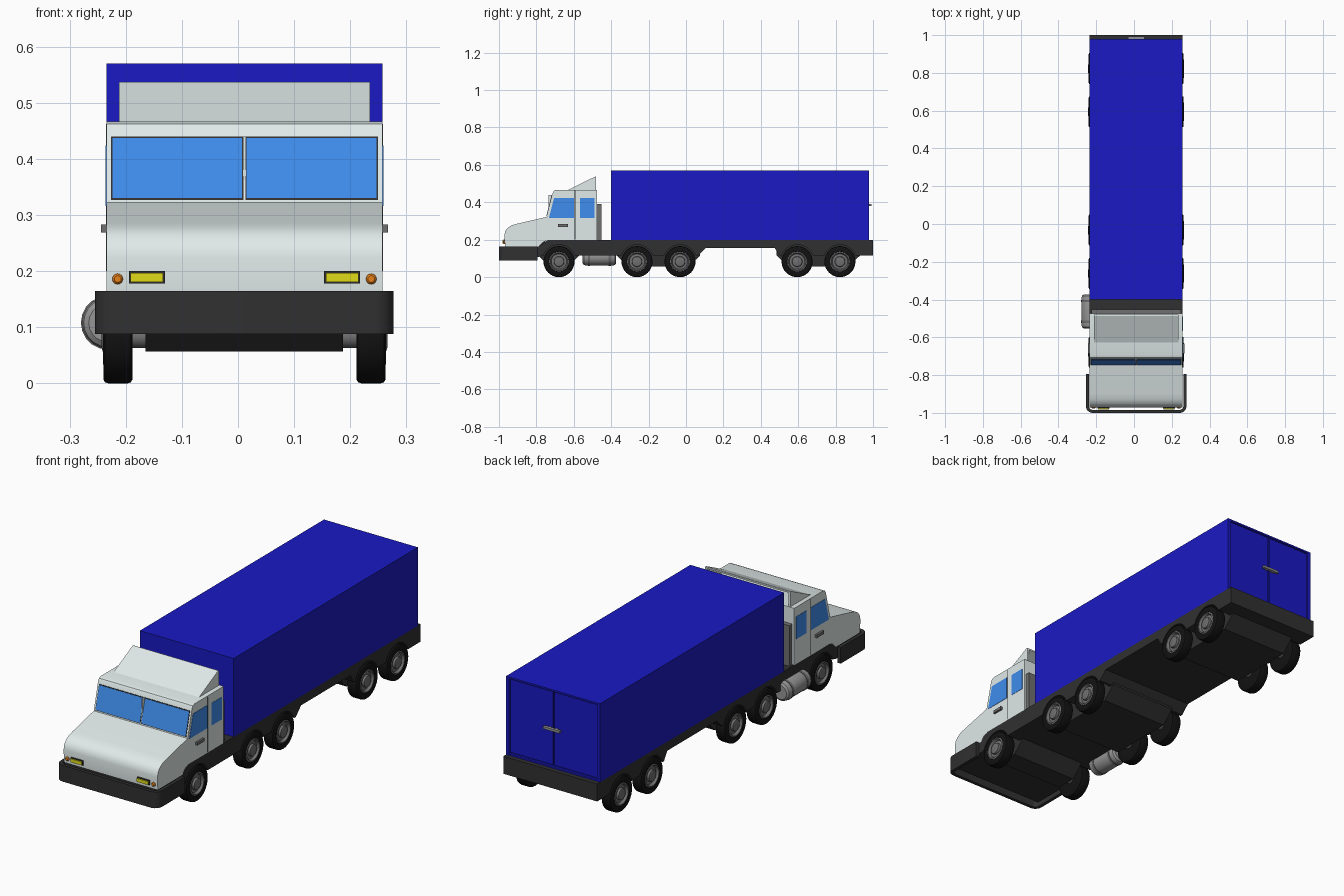
import bpy, bmesh
from math import sin, cos, pi, asin
from mathutils import Vector

if "Cube" in bpy.data.objects:
    bpy.data.objects.remove(bpy.data.objects["Cube"])

CX, HW = 0.0115, 0.246          # body centre line and half width


def material(name, rgb):
    m = bpy.data.materials.new(name)
    m.diffuse_color = (*rgb, 1)
    m.use_nodes = True
    m.node_tree.nodes["Principled BSDF"].inputs["Base Color"].default_value = m.diffuse_color
    return m


WHITE = material("cab_paint", (0.75, 0.83, 0.82))
BLUE = material("cargo_blue", (0.01, 0.01, 0.55))
GLASS = material("glass", (0.05, 0.27, 0.85))
DARK = material("chassis_dark", (0.03, 0.03, 0.03))
TYRE = material("tyre_black", (0.006, 0.006, 0.006))
GREY = material("metal_grey", (0.16, 0.16, 0.16))
STEEL = material("tank_steel", (0.3, 0.3, 0.3))
YELLOW = material("headlight_yellow", (0.75, 0.72, 0.01))
ORANGE = material("indicator_orange", (0.8, 0.22, 0.01))


def finish(name, bm, mat, smooth=False):
    bmesh.ops.recalc_face_normals(bm, faces=bm.faces)
    me = bpy.data.meshes.new(name)
    bm.to_mesh(me)
    bm.free()
    ob = bpy.data.objects.new(name, me)
    bpy.context.collection.objects.link(ob)
    me.materials.append(mat)
    if smooth:
        bpy.ops.object.select_all(action='DESELECT')
        ob.select_set(True)
        bpy.context.view_layer.objects.active = ob
        bpy.ops.object.shade_smooth_by_angle(angle=0.6)
    return ob


def prism(name, pts, t0, t1, mat, axis='x', smooth=False):
    """Extrude a 2D outline along x (yz outline) or z (xy outline)."""
    bm = bmesh.new()
    put = (lambda a, b, t: (t, a, b)) if axis == 'x' else (lambda a, b, t: (a, b, t))
    face = bm.faces.new([bm.verts.new(put(a, b, t0)) for a, b in pts])
    new = bmesh.ops.extrude_face_region(bm, geom=[face])['geom']
    # the source face is kept as the near cap
    move = Vector(put(0, 0, t1 - t0))
    bmesh.ops.translate(bm, vec=move, verts=[v for v in new if isinstance(v, bmesh.types.BMVert)])
    if face.is_valid is False or len([f for f in bm.faces if len(f.verts) == len(pts)]) < 2:
        bm.edges.ensure_lookup_table()
        bmesh.ops.holes_fill(bm, edges=[e for e in bm.edges if e.is_boundary], sides=0)
    return finish(name, bm, mat, smooth)


def box(name, x, y, z, mat):
    return prism(name, [(y[0], z[0]), (y[1], z[0]), (y[1], z[1]), (y[0], z[1])], x[0], x[1], mat)


def lathe(name, prof, centre, mat, axis='x', sign=1, n=32):
    """Spin (radius, offset) points around the x or y axis."""
    bm = bmesh.new()
    rings = []
    for r, o in prof:
        ring = []
        for i in range(n):
            a, b = r * cos(2 * pi * i / n), r * sin(2 * pi * i / n)
            p = (o * sign, a, b) if axis == 'x' else (a, o * sign, b)
            ring.append(bm.verts.new(Vector(p) + Vector(centre)))
        rings.append(ring)
    for r0, r1 in zip(rings, rings[1:]):
        for i in range(n):
            j = (i + 1) % n
            bm.faces.new((r0[i], r0[j], r1[j], r1[i]))
    bm.faces.new(rings[0])
    bm.faces.new(rings[-1])
    return finish(name, bm, mat, True)


L, R = CX - HW, CX + HW

# Chassis: full-width profile with wheel arches, narrower belly around the axles
AXLES = (-0.679, -0.262, -0.032, 0.594, 0.823)


def arch(yc, r=0.09, zc=0.083, zb=0.115):
    a0 = asin((zb - zc) / r)
    return [(yc + r * cos(a), zc + r * sin(a))
            for a in (pi - a0 - (pi - 2 * a0) * i / 12 for i in range(13))]


outline = [(-0.965, 0.165), (-0.965, 0.108), (-0.79, 0.108)]
outline += arch(AXLES[0]) + arch(AXLES[1]) + arch(AXLES[2])
outline += [(0.065, 0.115), (0.105, 0.155), (0.475, 0.155), (0.5, 0.115)]
outline += arch(AXLES[3]) + arch(AXLES[4])
outline += [(1.0, 0.115), (1.0, 0.198), (-0.74, 0.198), (-0.785, 0.165)]
prism("chassis", outline, L, R, DARK)
for name, y0, y1 in (("front", -0.79, -0.57), ("middle", -0.37, 0.075), ("rear", 0.485, 0.93)):
    prism(name + "_axle_belly", [(y0, 0.115), (y0 + 0.06, 0.057), (y1 - 0.06, 0.057), (y1, 0.115),
                                 (y1, 0.19), (y0, 0.19)], CX - 0.176, CX + 0.176, DARK)

# Cab body
cab = [(-0.968, 0.165), (-0.971, 0.225), (-0.966, 0.247), (-0.952, 0.265), (-0.93, 0.278),
       (-0.9, 0.286), (-0.745, 0.322), (-0.712, 0.452), (-0.706, 0.462), (-0.692, 0.467),
       (-0.475, 0.467), (-0.475, 0.197), (-0.74, 0.197), (-0.765, 0.187), (-0.785, 0.165)]
prism("cab", cab, L, R, WHITE, smooth=True)
box("cab_back_panel", (CX - 0.236, CX + 0.236), (-0.476, -0.453), (0.197, 0.39), GREY)


# Roof spoiler: sloped sheet with side cheeks, open at the back
prism("spoiler_sheet", [(-0.63, 0.466), (-0.487, 0.537), (-0.48, 0.537), (-0.48, 0.53), (-0.61, 0.466)],
      CX - 0.224, CX + 0.224, WHITE)
for s in (-1, 1):
    prism("spoiler_cheek", [(-0.628, 0.466), (-0.487, 0.536), (-0.48, 0.536), (-0.48, 0.466)],
          CX + s * 0.224, CX + s * 0.214, WHITE)


# Windscreen panes, lying on the sloped front of the cab
def screen_y(z):
    return -0.745 + (z - 0.322) * 0.033 / 0.13


for s in (-1, 1):
    for name, z0, z1, xa, xb, d, mat in (("windscreen_seal", 0.327, 0.44, 0.002, 0.238, 0.002, DARK),
                                         ("windscreen", 0.33, 0.437, 0.004, 0.2355, 0.003, GLASS)):
        prism(name, [(screen_y(z0) - d, z0), (screen_y(z1) - d, z1),
                     (screen_y(z1) + 0.004, z1), (screen_y(z0) + 0.004, z0)],
              CX + s * xa, CX + s * xb, mat)
box("windscreen_pillar", (CX - 0.003, CX + 0.003), (-0.735, -0.7), (0.325, 0.44), WHITE)

# Side windows, door seam, door handle and lamps, mirrored
for s in (-1, 1):
    def side(a, b):
        return (CX + s * a, CX + s * b)
    prism("door_window", [(-0.733, 0.316), (-0.705, 0.424), (-0.6, 0.424), (-0.6, 0.316)],
          *side(HW - 0.01, HW + 0.0015), GLASS)
    box("rear_side_window", side(HW - 0.01, HW + 0.0015), (-0.567, -0.49), (0.316, 0.422), GLASS)
    box("door_seam", side(HW - 0.01, HW + 0.0007), (-0.595, -0.592), (0.2, 0.462), DARK)
    box("door_handle", side(HW - 0.01, HW + 0.01), (-0.685, -0.632), (0.269, 0.283), GREY)
    box("headlight_surround", side(0.142, 0.206), (-0.977, -0.95), (0.178, 0.2), DARK)
    box("headlight", side(0.145, 0.203), (-0.982, -0.95), (0.181, 0.197), YELLOW)
    lathe("indicator", [(0.0095, -0.012), (0.0095, 0.006), (0.006, 0.01)],
          (CX + s * 0.226, -0.968, 0.186), ORANGE, axis='y', sign=-1, n=16)


# Bumper: U-shaped band with rounded corners
def band(w, front, r):
    pts = [(CX - w, -0.795)]
    for cx, a0 in ((CX - w + r, pi), (CX + w - r, 1.5 * pi)):
        pts += [(cx + r * cos(a0 + pi / 2 * i / 6), front + r + r * sin(a0 + pi / 2 * i / 6)) for i in range(7)]
    return pts + [(CX + w, -0.795)]


prism("front_bumper", band(0.266, -1.0, 0.035) + band(0.25, -0.984, 0.02)[::-1],
      0.088, 0.165, DARK, axis='z', smooth=True)

# Cargo box with framed rear doors and latch
box("cargo_box", (L, R), (-0.4, 0.968), (0.197, 0.57), BLUE)
for s in (-1, 1):
    box("rear_post", (CX + s * (HW - 0.016), CX + s * HW), (0.966, 0.979), (0.197, 0.57), BLUE)
    box("rear_door", (CX + s * 0.004, CX + s * (HW - 0.02)), (0.966, 0.974), (0.212, 0.558), BLUE)
for z in (0.197, 0.562):
    box("rear_rail", (L, R), (0.966, 0.979), (z, z + 0.008), BLUE)
box("door_latch", (CX - 0.043, CX + 0.043), (0.98, 0.993), (0.38, 0.391), STEEL)
for s in (-1, 1):
    box("latch_mount", (CX + s * 0.012, CX + s * 0.022), (0.97, 0.985), (0.381, 0.39), STEEL)

# Fuel tank on the left, with straps
TANK = (-0.232, -0.463, 0.108)
lathe("fuel_tank", [(0.034, -0.09), (0.043, -0.083), (0.046, -0.072), (0.046, 0.072),
                    (0.043, 0.083), (0.034, 0.09)], TANK, STEEL, axis='y', n=20)
for dy in (-0.055, 0.055):
    lathe("tank_strap", [(0.048, dy - 0.006), (0.048, dy + 0.006)], TANK, GREY, axis='y', n=20)

# Wheels: tyre, dished rim and hub
tyre = [(0.05, -0.026), (0.076, -0.026), (0.081, -0.023), (0.083, -0.017), (0.083, 0.017),
        (0.081, 0.023), (0.076, 0.026), (0.054, 0.026), (0.05, 0.014)]
rim = [(0.05, 0.0), (0.053, 0.025), (0.047, 0.027), (0.041, 0.015), (0.028, 0.017),
       (0.026, 0.027), (0.02, 0.029)]
for s in (-1, 1):
    for y in AXLES:
        c = (CX + s * 0.2255, y, 0.083)
        lathe("tyre", tyre, c, TYRE, sign=s)
        lathe("wheel_rim", rim, c, GREY, sign=s)
for y in AXLES:
    lathe("axle", [(0.02, -0.2), (0.02, 0.2)], (CX, y, 0.083), GREY, n=16)
